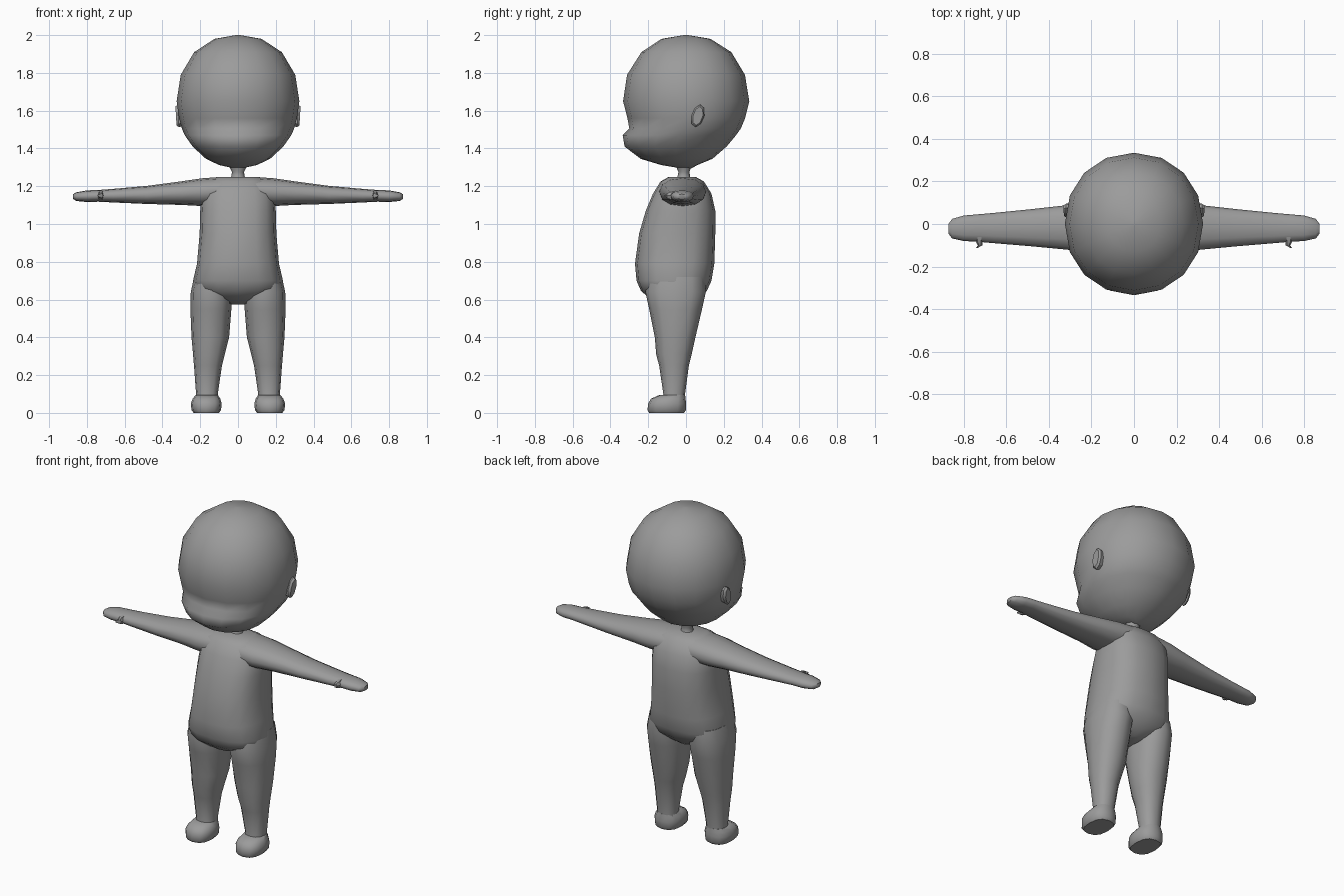
import bpy, bmesh, math
from mathutils import Vector

grey = bpy.data.materials.new("plain grey")
grey.diffuse_color = (0.33, 0.33, 0.33, 1)


def finish(obj, mirror=False, angle=50):
    obj.data.materials.append(grey)
    bpy.ops.object.select_all(action='DESELECT')
    obj.select_set(True)
    bpy.context.view_layer.objects.active = obj
    bpy.ops.object.shade_smooth_by_angle(angle=math.radians(angle))
    if mirror:
        obj.modifiers.new("mirror", 'MIRROR').use_mirror_merge = False


def loft(name, rings, sides=16, power=2.0, axis='Z', mirror=False, angle=50):
    """Skin rings of (position, low_u, high_u, low_v, high_v).
    Along Z u,v are x,y; along X u,v are y,z."""
    bm = bmesh.new()
    loops = []
    for t, u0, u1, v0, v1 in rings:
        loop = []
        for i in range(sides):
            a = 2 * math.pi * i / sides
            c, s = math.cos(a), math.sin(a)
            u = (u0 + u1) / 2 + (u1 - u0) / 2 * math.copysign(abs(c) ** (2 / power), c)
            v = (v0 + v1) / 2 + (v1 - v0) / 2 * math.copysign(abs(s) ** (2 / power), s)
            loop.append(bm.verts.new((u, v, t) if axis == 'Z' else (t, u, v)))
        loops.append(loop)
    for a, b in zip(loops, loops[1:]):
        for i in range(sides):
            j = (i + 1) % sides
            bm.faces.new((a[i], a[j], b[j], b[i]))
    bm.faces.new(loops[0])
    bm.faces.new(loops[-1])
    bmesh.ops.recalc_face_normals(bm, faces=bm.faces)
    mesh = bpy.data.meshes.new(name)
    bm.to_mesh(mesh)
    bm.free()
    obj = bpy.data.objects.new(name, mesh)
    bpy.context.collection.objects.link(obj)
    finish(obj, mirror, angle)
    return obj


def sym(z, w, front, back):
    return (z, -w, w, front, back)


# Round head with a jutting lower face
loft("head", [
    sym(1.295, 0.02, -0.03, 0.03), sym(1.312, 0.10, -0.13, 0.06),
    sym(1.345, 0.17, -0.24, 0.14), sym(1.41, 0.24, -0.325, 0.215),
    sym(1.47, 0.282, -0.335, 0.265), sym(1.505, 0.297, -0.30, 0.29),
    sym(1.56, 0.312, -0.31, 0.313), sym(1.65, 0.325, -0.333, 0.335),
    sym(1.79, 0.303, -0.312, 0.312), sym(1.91, 0.232, -0.236, 0.24),
    sym(1.98, 0.125, -0.13, 0.13), sym(2.0, 0.012, -0.012, 0.012)],
    power=2.1, angle=60)

# Short neck
loft("neck", [
    sym(1.22, 0.05, -0.065, 0.04), sym(1.25, 0.036, -0.045, 0.022),
    sym(1.275, 0.032, -0.04, 0.018), sym(1.31, 0.05, -0.055, 0.03)], sides=8)

# Torso with rounded belly and hips
loft("torso", [
    sym(0.575, 0.04, -0.11, 0.03), sym(0.605, 0.12, -0.19, 0.07),
    sym(0.645, 0.225, -0.238, 0.11), sym(0.70, 0.238, -0.262, 0.135),
    sym(0.79, 0.217, -0.27, 0.15), sym(0.95, 0.203, -0.248, 0.155),
    sym(1.07, 0.20, -0.213, 0.155), sym(1.16, 0.195, -0.175, 0.135),
    sym(1.225, 0.165, -0.135, 0.095), sym(1.25, 0.11, -0.09, 0.05)],
    power=2.5)

# Tapered arms with mitten hands
loft("arms", [
    (0.08, -0.145, 0.11, 1.10, 1.25), (0.19, -0.14, 0.105, 1.095, 1.242),
    (0.30, -0.122, 0.09, 1.101, 1.226), (0.48, -0.105, 0.07, 1.106, 1.202),
    (0.66, -0.09, 0.052, 1.114, 1.186), (0.74, -0.083, 0.045, 1.118, 1.18),
    (0.80, -0.08, 0.04, 1.116, 1.178), (0.855, -0.068, 0.024, 1.122, 1.168),
    (0.873, -0.045, 0.0, 1.132, 1.158)],
    sides=12, axis='X', power=2.2, mirror=True)

# Legs leaning back at the thigh and narrowing to the ankle
loft("legs", [
    (0.055, 0.10, 0.225, -0.13, -0.005), (0.10, 0.107, 0.222, -0.12, -0.005),
    (0.25, 0.085, 0.233, -0.142, 0.015), (0.31, 0.07, 0.238, -0.158, 0.03),
    (0.40, 0.047, 0.246, -0.165, 0.05), (0.55, 0.035, 0.252, -0.195, 0.085),
    (0.64, 0.03, 0.25, -0.215, 0.105), (0.72, 0.04, 0.232, -0.20, 0.10)],
    sides=12, power=2.3, mirror=True)

# Small rounded feet
loft("feet", [
    (0.0, 0.10, 0.235, -0.195, -0.01), (0.015, 0.09, 0.246, -0.204, 0.0),
    (0.05, 0.086, 0.25, -0.20, 0.0), (0.075, 0.094, 0.24, -0.185, -0.002),
    (0.095, 0.107, 0.225, -0.14, -0.005)],
    sides=12, power=2.5, mirror=True)

# Flat oval ears, leaning slightly backwards
ears = loft("ears", [
    (0.285, -0.028, 0.028, -0.05, 0.05), (0.318, -0.034, 0.034, -0.06, 0.06),
    (0.33, -0.026, 0.026, -0.05, 0.05)],
    sides=8, axis='X', mirror=True, angle=35)
for v in ears.data.vertices:
    v.co.y += 0.063 + 0.2 * v.co.z
    v.co.z += 1.572
    v.co.x -= 0.06 * (1.6 - v.co.z)

# Little hooked thumbs
bm = bmesh.new()
path = [(0.725, -0.06, 0.028), (0.728, -0.085, 0.022), (0.718, -0.102, 0.016),
        (0.738, -0.113, 0.006)]
path[2:] = [(0.724, -0.10, 0.015), (0.74, -0.113, 0.005)][::1]
loops = []
for x, y, r in path:
    loops.append([bm.verts.new(Vector((x + 0.7 * r * math.cos(a), y, 1.15 + r * math.sin(a))))
                  for a in [math.pi * k / 3 for k in range(6)]])
for a, b in zip(loops, loops[1:]):
    for i in range(6):
        bm.faces.new((a[i], a[(i + 1) % 6], b[(i + 1) % 6], b[i]))
bm.faces.new(loops[0])
bm.faces.new(loops[-1])
bmesh.ops.recalc_face_normals(bm, faces=bm.faces)
mesh = bpy.data.meshes.new("thumbs")
bm.to_mesh(mesh)
bm.free()
thumbs = bpy.data.objects.new("thumbs", mesh)
bpy.context.collection.objects.link(thumbs)
finish(thumbs, True, 35)
